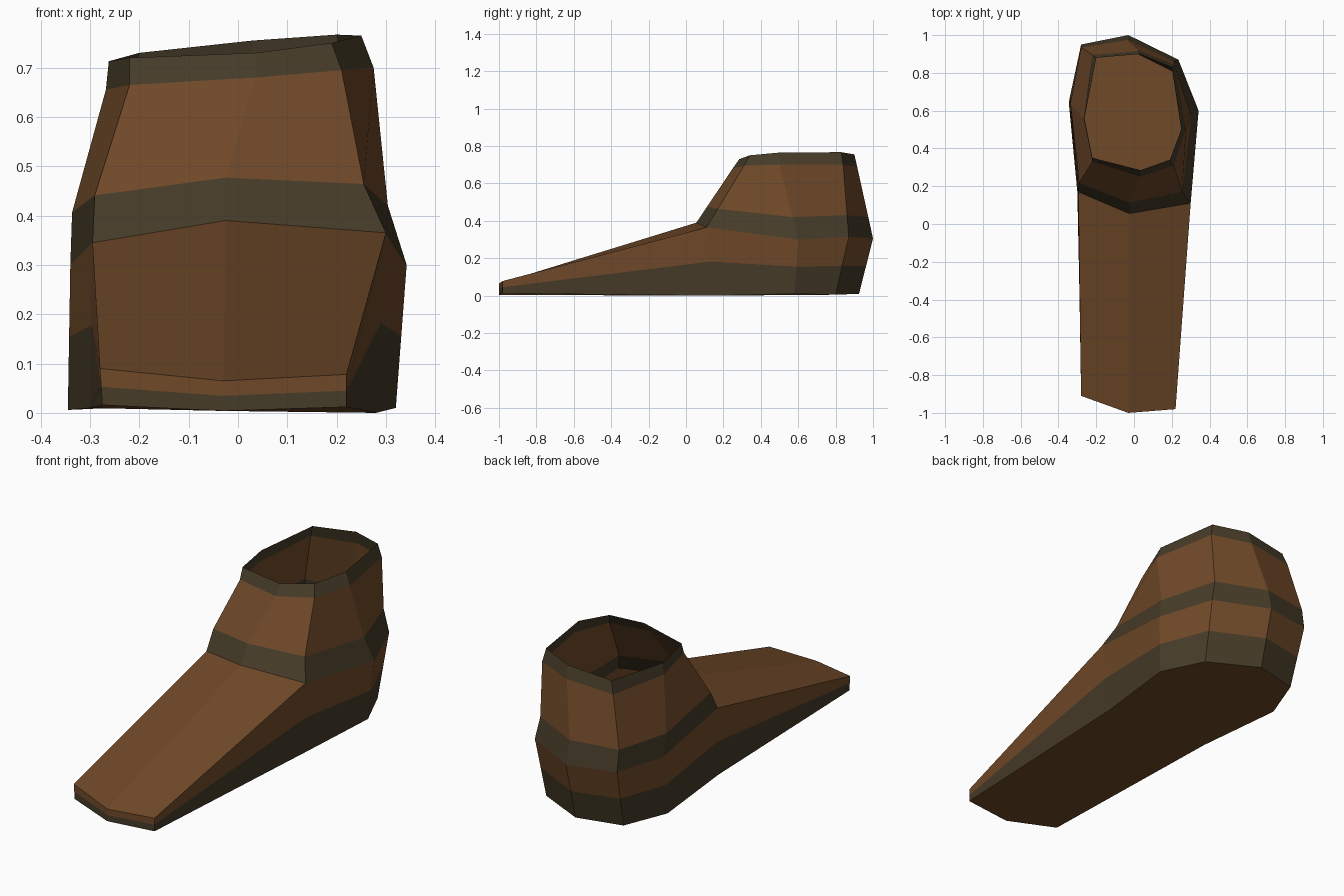
import bpy
from mathutils import Vector

if "Cube" in bpy.data.objects:
    bpy.data.objects.remove(bpy.data.objects["Cube"])


def material(name, rgb):
    m = bpy.data.materials.new(name)
    m.diffuse_color = (*rgb, 1)
    m.use_nodes = True
    m.node_tree.nodes["Principled BSDF"].inputs["Base Color"].default_value = m.diffuse_color
    return m


BROWN, TRIM = 0, 1
materials = [material("brown leather", (0.162, 0.067, 0.022)),
             material("dark olive trim", (0.061, 0.044, 0.021))]


def blend(a, b, t, shift=(0, 0, 0)):
    return [Vector(p).lerp(Vector(q), t) + Vector(shift) for p, q in zip(a, b)]


# Outlines run counter-clockwise from the front point
# sole: toe, toe right, right side, heel, left side, toe left
sole = [(-.03, -1, .004), (.22, -.98, .012), (.28, .15, 0), (.32, .58, .01),
        (.22, .80, .005), (-.03, .925, .01), (-.26, .87, .01),
        (-.345, .64, .006), (-.30, .17, .01), (-.275, -.91, .016)]
# top edge of the toe
toe = [(-.03, -1, .065), (.22, -.98, .078), (-.28, -.91, .09)]
# widest line around the foot
waist = [(-.025, .055, .39), (.30, .11, .365), (.342, .60, .30),
         (.235, .87, .315), (-.03, 1, .305), (-.28, .95, .315),
         (-.34, .67, .30), (-.295, .17, .345)]
# lower and upper edges of the ankle trim
collar = [(.035, .25, .68), (.21, .31, .695), (.275, .50, .70),
          (.215, .84, .70), (.025, .915, .69), (-.22, .895, .67),
          (-.268, .56, .655), (-.22, .33, .665)]
rim = [(.035, .285, .73), (.19, .34, .75), (.25, .50, .765),
       (.20, .83, .767), (.03, .90, .755), (-.20, .88, .73),
       (-.262, .56, .713), (-.22, .35, .72)]

# side walls follow the toe edge in front and the waist behind
upper_edge = toe[:2] + waist[1:] + toe[2:]
welt = blend(sole, upper_edge, 0.5)
ankle = blend(waist, collar, 0.3, (-.018, 0, 0))

verts, faces, slots, index = [], [], [], {}


def vid(p):
    key = tuple(round(c, 4) for c in p)
    if key not in index:
        index[key] = len(verts)
        verts.append(key)
    return index[key]


def face(points, slot):
    faces.append([vid(p) for p in points])
    slots.append(slot)


def band(low, high, slot):
    n = len(low)
    for i in range(n):
        j = (i + 1) % n
        face((low[i], low[j], high[j], high[i]), slot)


# Sole, side walls and trim bands
face(sole[::-1], BROWN)
band(sole, welt, TRIM)
band(welt, upper_edge, BROWN)
# Sloping top of the foot
face((toe[0], toe[1], waist[1], waist[0]), BROWN)
face((toe[2], toe[0], waist[0], waist[7]), BROWN)
# Ankle with open top
band(waist, ankle, TRIM)
band(ankle, collar, BROWN)
band(collar, rim, TRIM)

mesh = bpy.data.meshes.new("shoe")
mesh.from_pydata(verts, [], faces)
for m in materials:
    mesh.materials.append(m)
for poly, slot in zip(mesh.polygons, slots):
    poly.material_index = slot
mesh.update()
bpy.context.collection.objects.link(bpy.data.objects.new("shoe", mesh))
